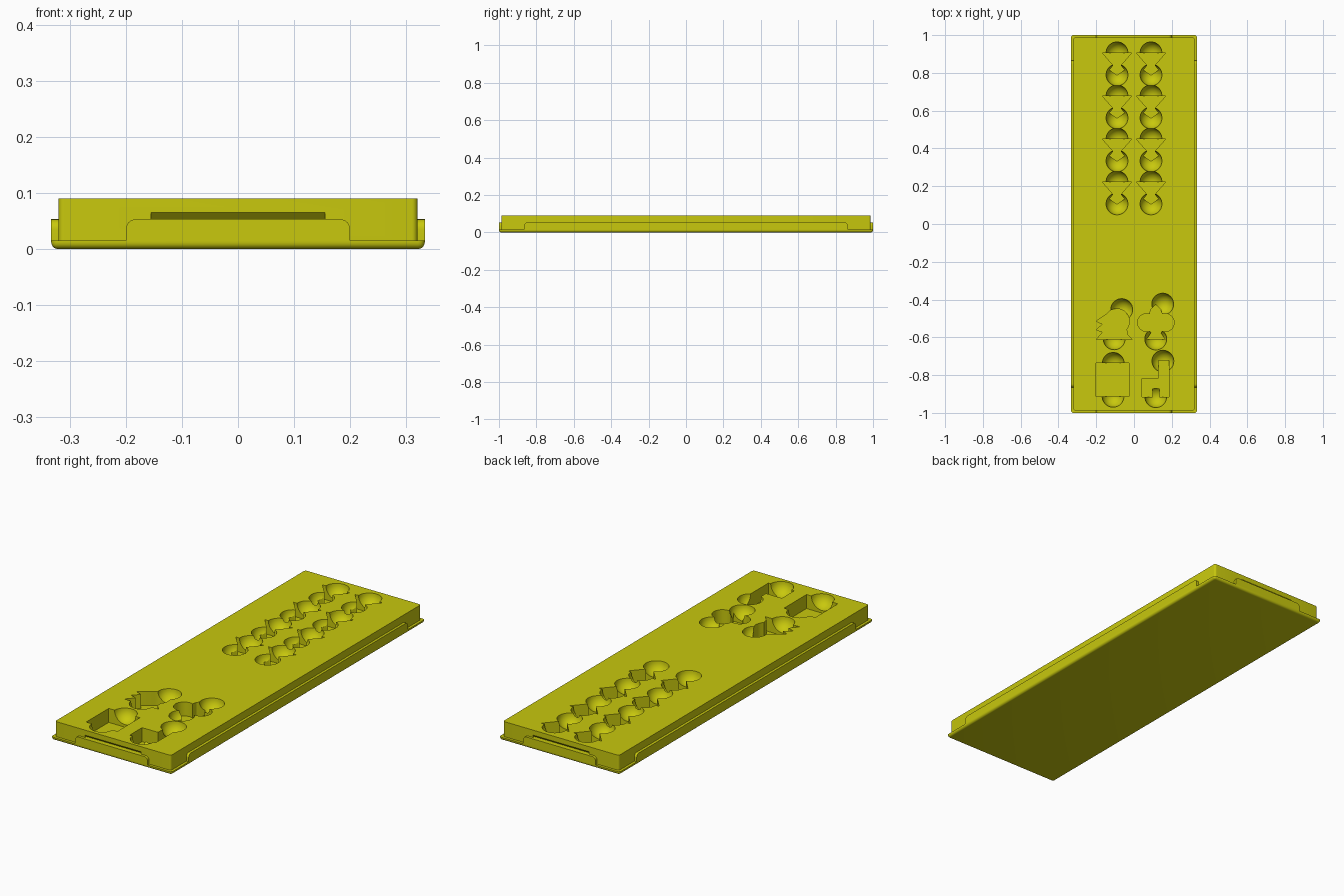
import bpy, bmesh
from math import sin, cos, radians

cube = bpy.data.objects.get("Cube")
if cube:
    bpy.data.objects.remove(cube, do_unlink=True)

TOP, FLOOR, LEDGE, TAB_TOP = 0.09, 0.02, 0.015, 0.053
BODY_X, BODY_Y, OUT_X, OUT_Y = 0.32, 0.987, 0.333, 1.0

mat = bpy.data.materials.new("olive yellow plastic")
mat.use_nodes = True
colour = (0.58, 0.58, 0.004, 1)
mat.diffuse_color = colour
mat.node_tree.nodes["Principled BSDF"].inputs["Base Color"].default_value = colour


def make(name, bm):
    bmesh.ops.recalc_face_normals(bm, faces=bm.faces)
    mesh = bpy.data.meshes.new(name)
    bm.to_mesh(mesh)
    bm.free()
    mesh.materials.append(mat)
    obj = bpy.data.objects.new(name, mesh)
    bpy.context.collection.objects.link(obj)
    return obj


def prism(name, points, to_3d, near, far):
    """Extrude a flat outline; to_3d places (u, v, depth) in space."""
    bm = bmesh.new()
    rings = [[bm.verts.new(to_3d(u, v, d)) for u, v in points] for d in (near, far)]
    for ring in rings:
        bm.faces.new(ring)
    n = len(points)
    for i in range(n):
        j = (i + 1) % n
        bm.faces.new((rings[0][i], rings[0][j], rings[1][j], rings[1][i]))
    return make(name, bm)


def slab(name, hx, hy, z0, z1, radius, round_bottom=False):
    bm = bmesh.new()
    bmesh.ops.create_cube(bm, size=1)
    for v in bm.verts:
        v.co = (v.co.x * 2 * hx, v.co.y * 2 * hy, z1 if v.co.z > 0 else z0)
    edges = []
    for e in bm.edges:
        a, b = (v.co for v in e.verts)
        vertical = abs(a.z - b.z) > 1e-6
        if vertical or (round_bottom and max(a.z, b.z) < z0 + 1e-6):
            edges.append(e)
    bmesh.ops.bevel(bm, geom=edges, offset=radius, segments=5, profile=0.5, affect='EDGES')
    return make(name, bm)


def arc(cx, cy, r, start, end, steps=10):
    return [(cx + r * cos(radians(start + (end - start) * i / steps)),
             cy + r * sin(radians(start + (end - start) * i / steps)))
            for i in range(steps + 1)]


# Base plate and insert body
base = slab("base_plate", OUT_X, OUT_Y, 0, LEDGE, 0.012, True)
body = slab("insert_body", BODY_X, BODY_Y, 0.01, TOP, 0.01)
parts = [base, body]
cutters = []


# Raised tabs on the four edges, with rounded upper corners
def tab_outline(half, r):
    return ([(half, LEDGE)] + arc(half - r, TAB_TOP - r, r, 0, 90, 6)
            + arc(r - half, TAB_TOP - r, r, 90, 180, 6) + [(-half, LEDGE)])


for s, ends, sides in ((-1, "front", "right"), (1, "back", "left")):
    parts.append(prism(ends + "_tab", tab_outline(0.2, 0.018),
                       lambda u, v, d: (u, s * d, v), BODY_Y - 0.002, OUT_Y))
    parts.append(prism(sides + "_tab", tab_outline(0.865, 0.018),
                       lambda u, v, d: (s * d, u, v), BODY_X - 0.002, OUT_X))
    # Wedge-shaped catch groove above each end tab
    groove = [(BODY_Y + 0.002, 0.067), (BODY_Y - 0.012, 0.053), (BODY_Y + 0.002, 0.053)]
    cutters.append(prism(ends + "_groove_cutter", groove,
                         lambda u, v, d: (d, s * u, v), -0.155, 0.155))


# Token pockets and finger hollows
def pocket(outline):
    cutters.append(prism("pocket_cutter", outline, lambda u, v, d: (u, v, d), FLOOR, TOP + 0.03))


def hollow(x, y):
    bm = bmesh.new()
    bmesh.ops.create_uvsphere(bm, u_segments=32, v_segments=16, radius=0.058)
    bmesh.ops.translate(bm, verts=bm.verts, vec=(x, y, TOP + 0.0007))
    cutters.append(make("hollow_cutter", bm))


# Two columns of four urn-shaped pockets
urn = [(0.077, 0), (0.02, -0.065), (0.04, -0.09), (0, -0.117)]
urn += [(-x, y) for x, y in reversed(urn[:-1])]
for row in range(4):
    y = 0.905 - row * 0.2277
    for x in (-0.09, 0.09):
        pocket([(x + u, y + v) for u, v in urn])
        hollow(x, y + 0.0013)
        hollow(x, y - 0.1157)

# Square pocket
pocket([(-0.2, -0.735), (-0.027, -0.735), (-0.027, -0.913), (-0.2, -0.913)])
# Stepped pocket with a notch
pocket([(0.13, -0.722), (0.185, -0.722), (0.185, -0.915), (0.135, -0.915), (0.135, -0.87),
        (0.098, -0.87), (0.098, -0.915), (0.042, -0.915), (0.042, -0.817), (0.13, -0.817)])
# Head-shaped pocket
pocket(arc(-0.09, -0.515, 0.066, -40, 145, 14)
       + [(-0.2, -0.515), (-0.165, -0.53), (-0.2, -0.56), (-0.165, -0.572),
          (-0.2, -0.612), (-0.01, -0.612), (-0.035, -0.585)])
# Tree-shaped pocket with three lobes
pocket(arc(0.165, -0.522, 0.048, -110, 110) + [(0.143, -0.455), (0.115, -0.425), (0.088, -0.455)]
       + arc(0.067, -0.522, 0.048, 70, 290)
       + [(0.09, -0.575), (0.067, -0.612), (0.165, -0.612), (0.142, -0.575)])

for x, y in ((-0.11, -0.738), (-0.111, -0.912), (0.153, -0.726), (0.115, -0.914),
             (-0.065, -0.453), (-0.105, -0.608), (0.152, -0.424), (0.115, -0.609)):
    hollow(x, y)

# Cut everything out of the body
bpy.context.view_layer.objects.active = body
for cutter in cutters:
    mod = body.modifiers.new("cut", 'BOOLEAN')
    mod.operation, mod.solver, mod.object = 'DIFFERENCE', 'EXACT', cutter
    bpy.ops.object.modifier_apply(modifier=mod.name)
    bpy.data.objects.remove(cutter, do_unlink=True)

# Smooth curves, crisp edges
bpy.ops.object.select_all(action='DESELECT')
for part in parts:
    part.select_set(True)
bpy.ops.object.shade_smooth_by_angle(angle=radians(30))
